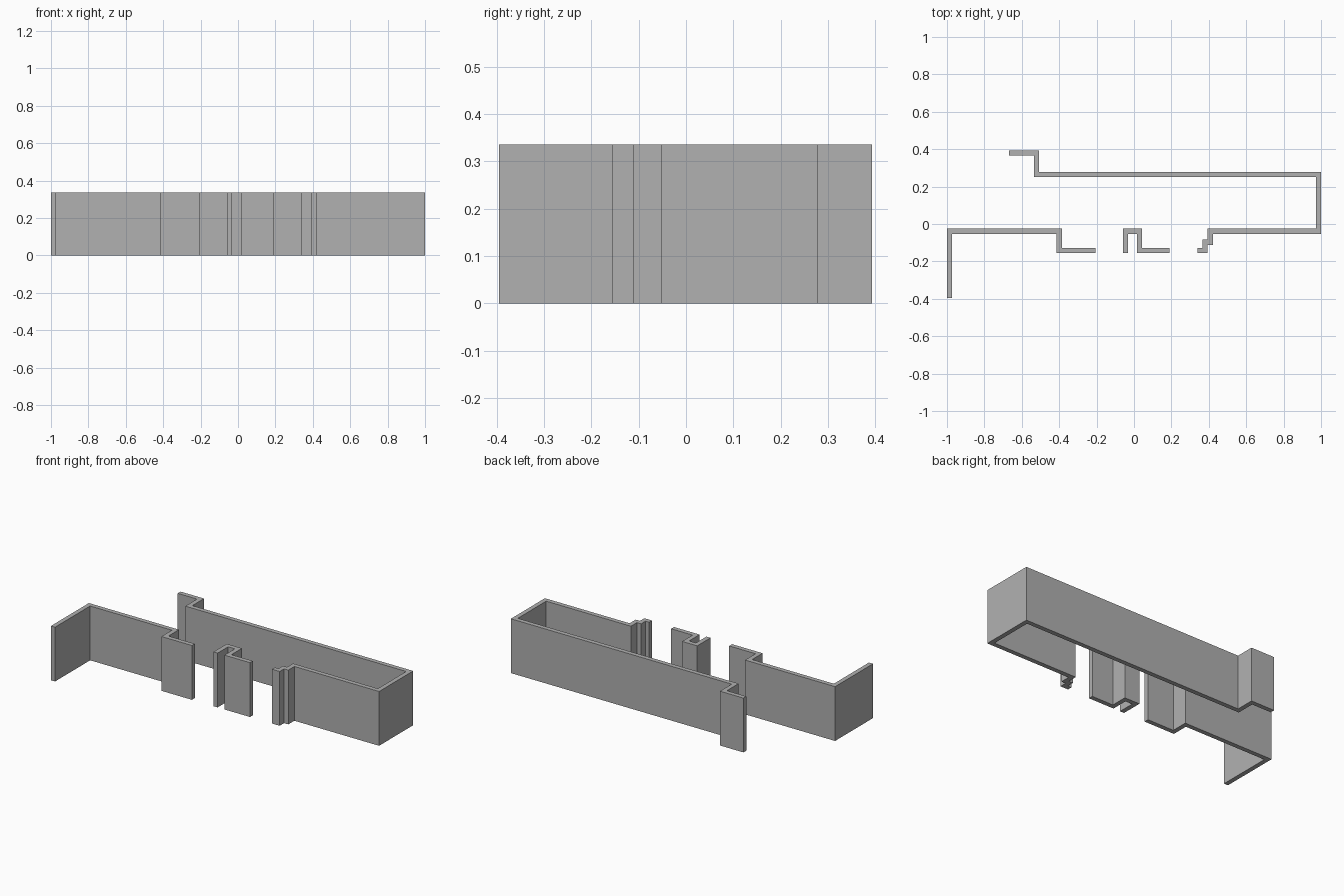
import bpy
import bmesh
from mathutils import Vector

cube = bpy.data.objects.get("Cube")
if cube:
    bpy.data.objects.remove(cube, do_unlink=True)

HEIGHT = 0.335
THICK = 0.028

grey = bpy.data.materials.new("plain grey")
grey.use_nodes = True
colour = (0.44, 0.44, 0.44, 1)
grey.diffuse_color = colour
grey.node_tree.nodes["Principled BSDF"].inputs["Base Color"].default_value = colour


def wall(name, path):
    """Extrude a mitred wall of constant thickness along a centre line."""
    pts = [Vector(p) for p in path]
    dirs = [(b - a).normalized() for a, b in zip(pts, pts[1:])]
    normals = [Vector((-d.y, d.x)) for d in dirs]
    bm = bmesh.new()
    rings = []
    for i, p in enumerate(pts):
        before, after = normals[max(i - 1, 0)], normals[min(i, len(normals) - 1)]
        offset = (before + after) / (1 + before.dot(after)) * THICK / 2
        left, right = p + offset, p - offset
        rings.append([bm.verts.new((q.x, q.y, z)) for q, z in
                      ((left, 0), (right, 0), (right, HEIGHT), (left, HEIGHT))])
    # Sides, top and bottom between neighbouring corners, then the two ends
    for a, b in zip(rings, rings[1:]):
        for k in range(4):
            n = (k + 1) % 4
            bm.faces.new((a[k], a[n], b[n], b[k]))
    bm.faces.new(rings[0])
    bm.faces.new(rings[-1])
    bmesh.ops.recalc_face_normals(bm, faces=bm.faces)
    mesh = bpy.data.meshes.new(name)
    bm.to_mesh(mesh)
    bm.free()
    mesh.materials.append(grey)
    obj = bpy.data.objects.new(name, mesh)
    bpy.context.collection.objects.link(obj)
    return obj


# Shared centre-line depths and outer edge
FRONT, MID, BACK, STUB = -0.141, -0.039, 0.265, 0.379
EDGE = 1 - THICK / 2

# Right corner wall with the long return to the front
wall("right_wall", [(-EDGE, -0.395), (-EDGE, MID), (-0.4, MID),
                    (-0.4, FRONT), (-0.206, FRONT)])

# Small free-standing pier between the openings
wall("middle_pier", [(-0.045, FRONT - THICK / 2), (-0.045, MID), (0.03, MID),
                     (0.03, FRONT), (0.19, FRONT)])

# Stepped jamb, left end and long back wall in one run
wall("left_and_back_wall", [(0.34, FRONT), (0.379, FRONT), (0.379, -0.098),
                            (0.408, -0.098), (0.408, MID), (EDGE, MID),
                            (EDGE, BACK), (-0.521, BACK), (-0.521, STUB),
                            (-0.667, STUB)])
